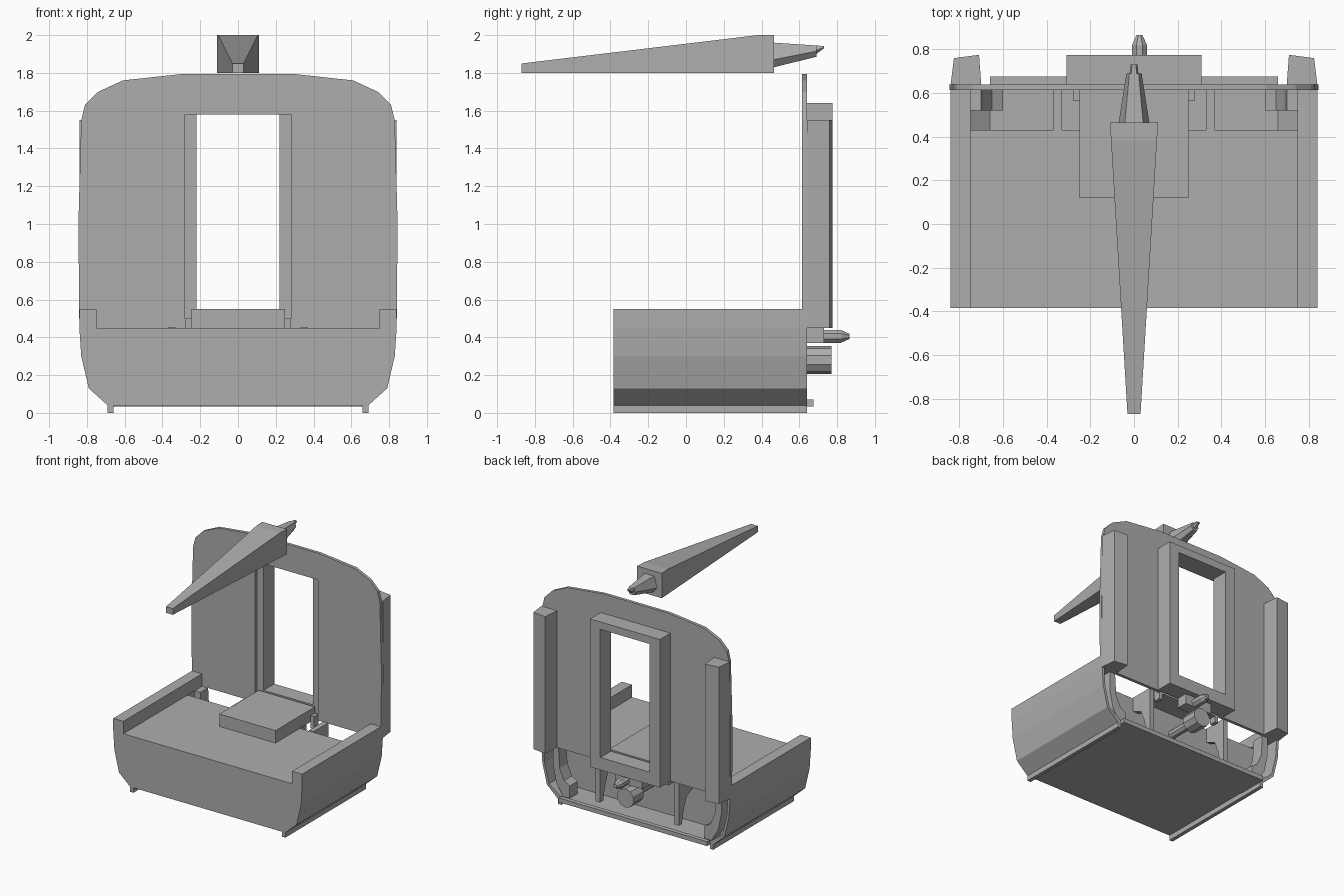
import bpy, bmesh, math
from mathutils import Vector

if "Cube" in bpy.data.objects:
    bpy.data.objects.remove(bpy.data.objects["Cube"])

grey = bpy.data.materials.new("plain grey")
grey.diffuse_color = (0.42, 0.42, 0.42, 1)
grey.use_nodes = True
grey.node_tree.nodes["Principled BSDF"].inputs["Base Color"].default_value = grey.diffuse_color


def finish(name, bm):
    bmesh.ops.recalc_face_normals(bm, faces=bm.faces)
    me = bpy.data.meshes.new(name)
    bm.to_mesh(me)
    bm.free()
    me.materials.append(grey)
    ob = bpy.data.objects.new(name, me)
    bpy.context.collection.objects.link(ob)
    return ob


def loft(name, rings):
    """Join equal-length rings of points and cap both ends."""
    bm = bmesh.new()
    vs = [[bm.verts.new(p) for p in r] for r in rings]
    n = len(vs[0])
    for a, b in zip(vs, vs[1:]):
        for i in range(n):
            j = (i + 1) % n
            bm.faces.new((a[i], a[j], b[j], b[i]))
    bm.faces.new(vs[0])
    bm.faces.new(vs[-1])
    return finish(name, bm)


def prism_y(name, pts, y0, y1):
    return loft(name, [[(x, y, z) for x, z in pts] for y in (y0, y1)])


def prism_x(name, pts, x0, x1):
    return loft(name, [[(x, y, z) for y, z in pts] for x in (x0, x1)])


def box(name, x0, x1, y0, y1, z0, z1):
    return prism_y(name, [(x0, z0), (x1, z0), (x1, z1), (x0, z1)], y0, y1)


def rod(name, x, z, stations, sides=10):
    """Round part along y, stations are (y, radius)."""
    ang = [2 * math.pi * (i + 0.5) / sides for i in range(sides)]
    return loft(name, [[(x + r * math.cos(a), y, z + r * math.sin(a)) for a in ang]
                       for y, r in stations])


def mirrored(pts):
    return pts + [(-x, z) for x, z in reversed(pts)]


# lower hull: solid front part
side = [(0.66, 0.04), (0.66, 0), (0.69, 0), (0.69, 0.04), (0.79, 0.13),
        (0.83, 0.30), (0.84, 0.45)]
prism_y("hull_body", mirrored(side + [(0.84, 0.55), (0.75, 0.55), (0.75, 0.45)]),
        -0.385, 0.43)

# open rear bay: floor plate and rear lip
box("bay_floor", -0.66, 0.66, 0.43, 0.64, 0.035, 0.06)
box("rear_lip", -0.66, 0.66, 0.64, 0.675, 0.035, 0.07)

for s, tag in ((1, "right"), (-1, "left")):
    def flip(pts):
        return [(s * x, z) for x, z in pts]
    # thin side shell with the rail along its top
    shell = side + [(0.84, 0.55), (0.75, 0.55), (0.75, 0.45), (0.82, 0.45),
                    (0.81, 0.30), (0.77, 0.14), (0.66, 0.06)]
    prism_y("side_shell_" + tag, flip(shell), 0.43, 0.64)
    # curved rib inside the bay
    rib = [(0.75, 0.45), (0.70, 0.45), (0.69, 0.28), (0.65, 0.19), (0.60, 0.16),
           (0.60, 0.06), (0.66, 0.06), (0.72, 0.16), (0.75, 0.30)]
    prism_y("bay_rib_" + tag, flip(rib), 0.52, 0.62)
    # hooked bracket plate
    hook = [(0.43, 0.455), (0.62, 0.455), (0.62, 0.10), (0.58, 0.10),
            (0.56, 0.20), (0.52, 0.30), (0.43, 0.34)]
    prism_x("bracket_" + tag, hook, s * 0.33, s * 0.37)
    # small block beside the platform
    box("door_block_" + tag, *sorted((s * 0.25, s * 0.28)), 0.565, 0.62, 0.40, 0.50)
    # corner post with slanted sides
    plan = [(0.84, 0.64), (0.825, 0.76), (0.71, 0.775), (0.70, 0.64)]
    loft("corner_post_" + tag, [[(s * x, y, z) for x, y in plan] for z in (0.45, 1.55)])

# raised platform inside the doorway
box("platform", -0.25, 0.25, 0.12, 0.62, 0.45, 0.55)

# end wall: one outline that runs round the doorway
wall = [(0.28, 0.45), (0.84, 0.45), (0.845, 1.0), (0.83, 1.55), (0.81, 1.63),
        (0.74, 1.70), (0.61, 1.76), (0.29, 1.795)]
outline = wall + [(-x, z) for x, z in reversed(wall)] + [(-0.28, 1.58), (0.28, 1.58)]
prism_y("end_wall", outline, 0.615, 0.64)

# gangway frame
bm = bmesh.new()
rings = []
for y in (0.64, 0.775):
    for w, lo, hi in ((0.31, 0.45, 1.64), (0.22, 0.55, 1.58)):
        rings.append([bm.verts.new((x, y, z)) for x, z in
                      ((-w, lo), (w, lo), (w, hi), (-w, hi))])
for a, b in ((0, 1), (2, 3), (0, 2), (1, 3)):
    for i in range(4):
        j = (i + 1) % 4
        bm.faces.new((rings[a][i], rings[a][j], rings[b][j], rings[b][i]))
finish("gangway_frame", bm)

# coupling parts below the gangway
box("coupler_block", -0.12, 0.12, 0.64, 0.73, 0.37, 0.45)
rod("coupler_pin", 0.025, 0.405, [(0.64, 0.037), (0.82, 0.037), (0.865, 0.015)], 8)
rod("buffer_shaft", 0, 0.28, [(0.43, 0.035), (0.70, 0.035)], 8)
rod("buffer_head", 0, 0.28, [(0.64, 0.075), (0.77, 0.075)], 10)

# tapered roof beam
def rect(y, w, z0, z1):
    return [(-w, y, z0), (w, y, z0), (w, y, z1), (-w, y, z1)]

loft("roof_beam", [rect(-0.87, 0.03, 1.8, 1.85), rect(0.38, 0.105, 1.8, 2.0),
                   rect(0.465, 0.11, 1.8, 2.0)])

# faceted nozzle at the thick end of the beam
def facet(y, w, z0, zm, z1):
    return [(-w * 0.5, y, z0), (w * 0.5, y, z0), (w, y, zm), (w * 0.6, y, z1),
            (-w * 0.6, y, z1), (-w, y, zm)]

loft("beam_nozzle", [facet(0.465, 0.07, 1.83, 1.87, 1.96),
                     facet(0.69, 0.035, 1.885, 1.915, 1.945)])
loft("nozzle_tip", [facet(0.69, 0.02, 1.90, 1.92, 1.945),
                    facet(0.73, 0.015, 1.93, 1.935, 1.942)])
